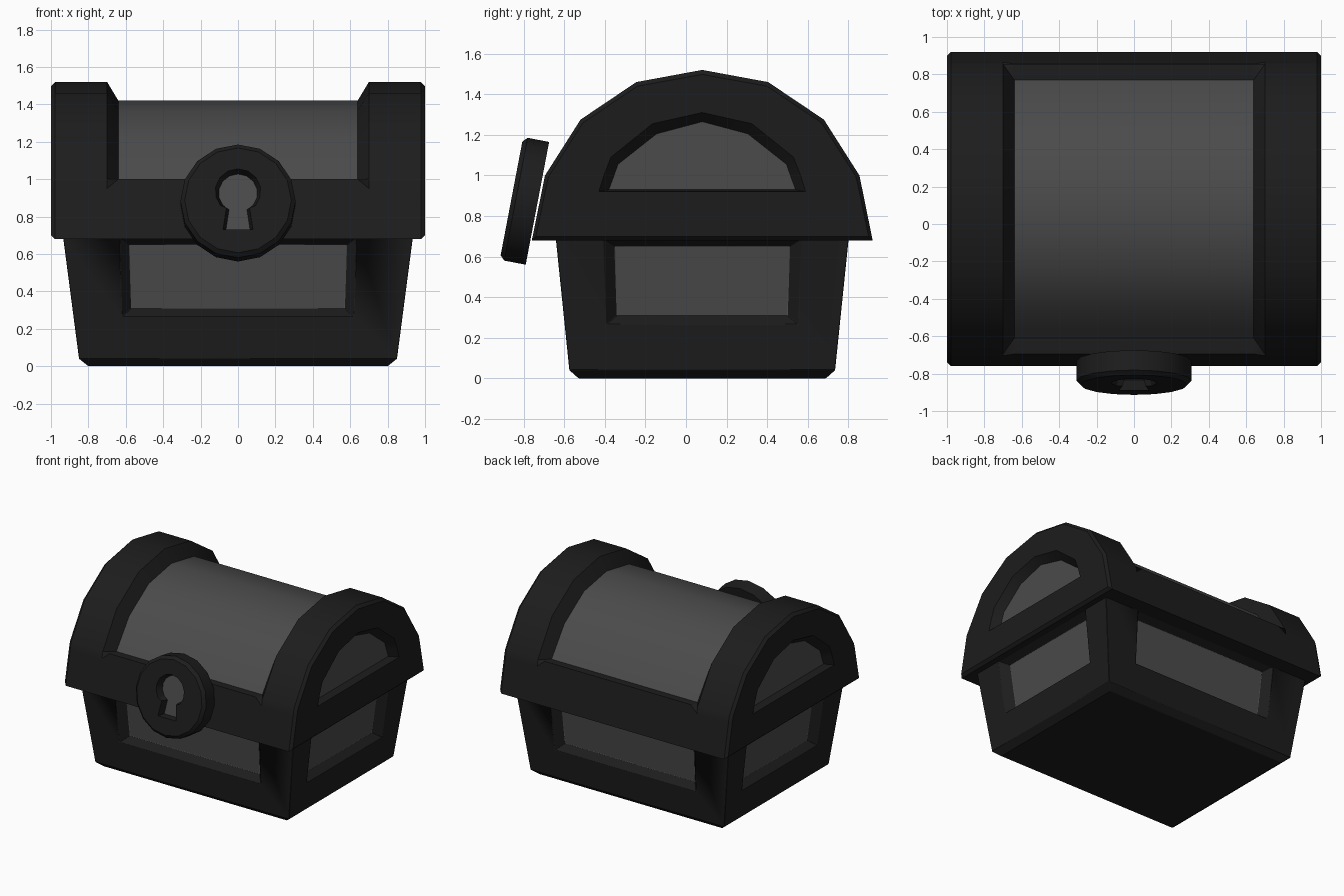
import bpy, bmesh
from math import sin, cos, radians
from mathutils import Vector, Matrix

if "Cube" in bpy.data.objects:
    bpy.data.objects.remove(bpy.data.objects["Cube"])

CY = 0.08  # chest body centre in y


def material(name, v):
    m = bpy.data.materials.new(name)
    m.diffuse_color = (v, v, v, 1)
    m.use_nodes = True
    m.node_tree.nodes["Principled BSDF"].inputs["Base Color"].default_value = m.diffuse_color
    return m


MATS = [material("dark_metal", 0.012), material("grey_panel", 0.07)]


def finish(name, bm, bevel=0.0):
    bmesh.ops.remove_doubles(bm, verts=bm.verts, dist=1e-5)
    bmesh.ops.recalc_face_normals(bm, faces=bm.faces)
    me = bpy.data.meshes.new(name)
    bm.to_mesh(me)
    bm.free()
    ob = bpy.data.objects.new(name, me)
    bpy.context.collection.objects.link(ob)
    for m in MATS:
        me.materials.append(m)
    if bevel:
        mod = ob.modifiers.new("soft_edges", 'BEVEL')
        mod.width, mod.segments = bevel, 1
        mod.limit_method, mod.angle_limit = 'ANGLE', radians(40)
    bpy.ops.object.select_all(action='DESELECT')
    ob.select_set(True)
    bpy.context.view_layer.objects.active = ob
    bpy.ops.object.shade_smooth_by_angle(angle=radians(32))
    return ob


def loft(rings, cap_mats=(0, 0), grey=lambda i, j: False):
    """Skin closed rings of equal length and cap both ends."""
    bm = bmesh.new()
    vs = [[bm.verts.new(p) for p in r] for r in rings]
    n = len(vs[0])
    for i in range(len(vs) - 1):
        for j in range(n):
            k = (j + 1) % n
            f = bm.faces.new((vs[i][j], vs[i][k], vs[i + 1][k], vs[i + 1][j]))
            f.material_index = int(grey(i, j))
    for ring, m in ((vs[0], cap_mats[0]), (vs[-1], cap_mats[1])):
        bm.faces.new(ring).material_index = m
    return bm


# Lid: half sections (y offset, z) lofted along x
outer = [(.84, .68), (.785, .95), (.775, 1.0), (.60, 1.275), (.325, 1.46), (0, 1.52)]
barrel = [(.84, .68), (.775, 1.0), (.69, .985), (.53, 1.205), (.285, 1.368), (0, 1.42)]
rim = [(.82, .70), (.768, .95), (.757, .995), (.588, 1.26), (.319, 1.44), (0, 1.498)]
gable_out = [(.51, .92), (.497, .96), (.485, 1.0), (.45, 1.09), (.245, 1.255), (0, 1.31)]
gable_in = [(.46, .93), (.449, .96), (.438, .99), (.415, 1.055), (.225, 1.205), (0, 1.265)]


def section(x, half):
    loop = half + [(-y, z) for y, z in reversed(half[:-1])]
    return [(x, y + CY, z) for y, z in loop]


stations = [(.94, gable_in), (1, gable_out), (1, rim), (.978, outer), (.70, outer), (.64, barrel)]
rings = [section(-x, h) for x, h in stations] + [section(x, h) for x, h in reversed(stations)]
finish("lid", loft(rings, (1, 1), lambda i, j: i == 5 and 2 <= j <= 7))

# Base: tapered box with a sunken panel on each side
bm = bmesh.new()
LEVELS = [(0.0, .80, .61), (.04, .85, .655), (.69, .935, .722)]


def quad(pts, m=0):
    bm.faces.new([bm.verts.new(p) for p in pts]).material_index = m


def rect(z, hx, hy):
    return [(sx * hx, sy * hy + CY, z) for sx, sy in ((-1, -1), (1, -1), (1, 1), (-1, 1))]


quad(rect(*LEVELS[0]))
quad(rect(*LEVELS[2]))
for k in range(4):
    a = k % 2  # 0: front/back, 1: left/right
    rot = Matrix.Rotation(radians(90 * k), 3, 'Z')

    def lerp(z, col):
        t = (z - .04) / .65
        return LEVELS[1][col] * (1 - t) + LEVELS[2][col] * t

    def pt(s, z, depth=0.0, dist=None):
        d = lerp(z, 1 if a else 2) - depth if dist is None else dist
        return rot @ Vector((s, -d, z)) + Vector((0, CY, 0))

    def frame(wb, wt, z0, z1, depth=0.0):
        return [pt(-wb, z0, depth), pt(wb, z0, depth), pt(wt, z1, depth), pt(-wt, z1, depth)]

    col = 2 if a else 1
    w = [lv[col] for lv in LEVELS]
    d0 = LEVELS[0][1 if a else 2]
    quad([pt(-w[0], 0, dist=d0), pt(w[0], 0, dist=d0), pt(w[1], .04), pt(-w[1], .04)])
    ow, iw = ((.475, .42) if a else (.62, .57))
    nest = [frame(w[1], w[2], .04, .69),
            frame(ow, ow + .012, .265, .685),
            frame(iw, iw + .012, .31, .65, .065)]
    for o, i in zip(nest, nest[1:]):
        for j in range(4):
            n = (j + 1) % 4
            quad([o[j], o[n], i[n], i[j]])
    quad(nest[-1], 1)
finish("chest_base", bm, bevel=.012)

# Lock: tilted sixteen-sided disc with a sunken keyhole
tilt = radians(10.8)
back = Vector((0, -.7325, .8625))
normal = Vector((0, -cos(tilt), sin(tilt)))
up = Vector((0, sin(tilt), cos(tilt)))


def place(pts, depth):
    return [back + Vector((x, 0, 0)) + up * v + normal * depth for x, v in pts]


def disc(r):
    return [(r * sin(radians(22.5 * i)), r * cos(radians(22.5 * i))) for i in range(16)]


def keyhole(r, neck, foot, bottom):
    right = [(r * sin(radians(26 * i)), .05 + r * cos(radians(26 * i))) for i in range(1, 6)]
    right += [(neck, -.04), (foot, bottom)]
    return [(0, .05 + r)] + right + [(0, bottom)] + [(-x, v) for x, v in reversed(right)]


finish("lock", loft([place(disc(.308), 0), place(disc(.308), .108), place(disc(.285), .13),
                     place(keyhole(.122, .062, .08, -.158), .13),
                     place(keyhole(.104, .048, .064, -.148), .075)], (0, 1)))
